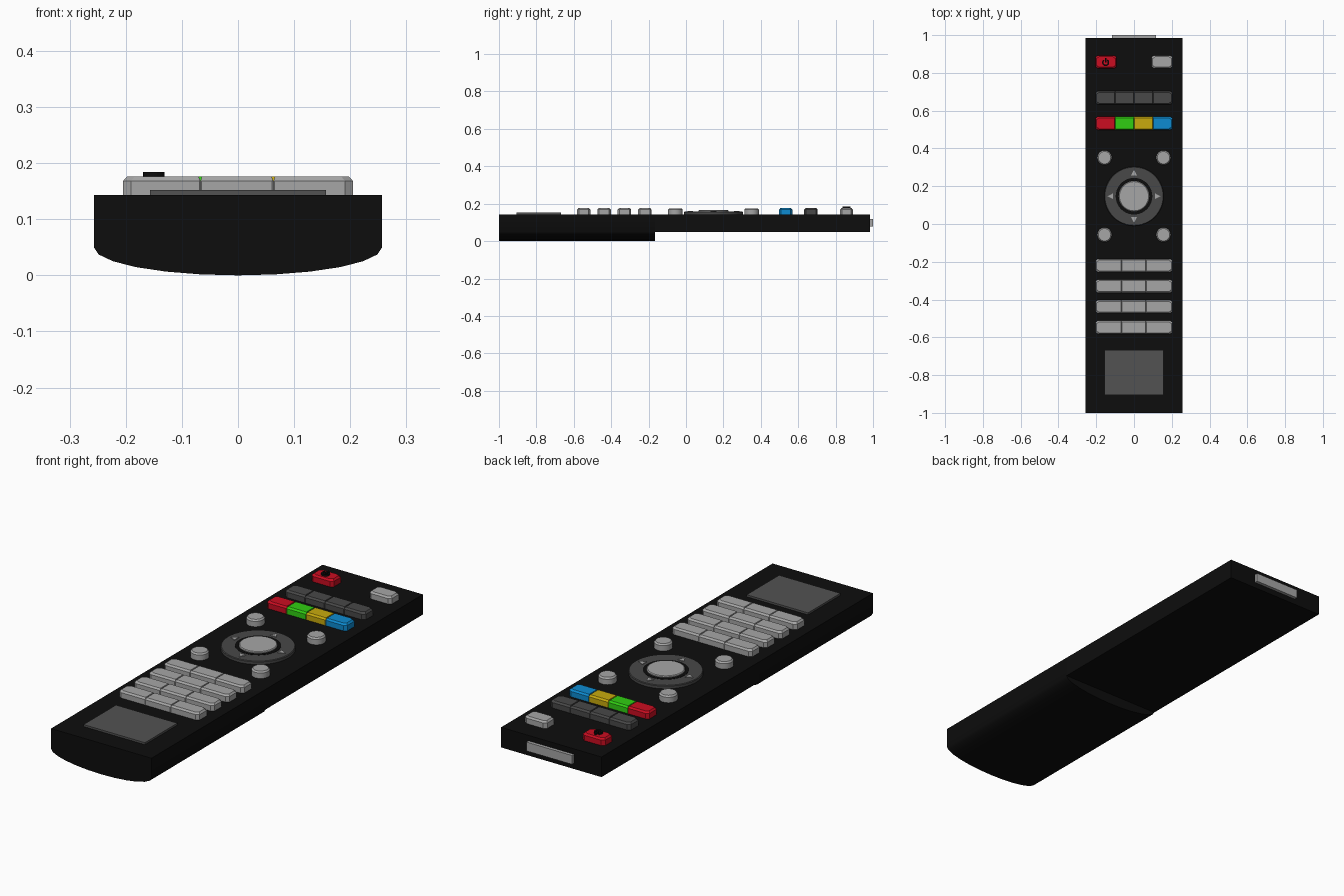
import bpy, bmesh, math
from math import cos, sin, pi, radians

if "Cube" in bpy.data.objects:
    bpy.data.objects.remove(bpy.data.objects["Cube"])

def material(name, r, g, b):
    m = bpy.data.materials.new(name)
    m.diffuse_color = (r, g, b, 1)
    m.use_nodes = True
    m.node_tree.nodes["Principled BSDF"].inputs["Base Color"].default_value = m.diffuse_color
    return m

BLACK = material("black", 0.004, 0.004, 0.004)
LIGHT = material("light grey", 0.38, 0.38, 0.38)
DARK = material("dark grey", 0.065, 0.065, 0.065)
PANEL = material("panel grey", 0.085, 0.085, 0.085)
RED = material("red", 0.6, 0.004, 0.015)
GREEN = material("green", 0.03, 0.62, 0.006)
YELLOW = material("yellow", 0.58, 0.4, 0.004)
BLUE = material("blue", 0.004, 0.26, 0.64)

TOP = 0.143      # deck height
KEY = 0.176      # height of the key tops

def loft(name, loops, mat, smooth=False):
    """Closed solid through equally sized loops of points."""
    bm = bmesh.new()
    rings = [[bm.verts.new(p) for p in loop] for loop in loops]
    n = len(rings[0])
    for a, b in zip(rings, rings[1:]):
        for i in range(n):
            j = (i + 1) % n
            bm.faces.new((a[i], a[j], b[j], b[i]))
    bm.faces.new(rings[0][::-1])
    bm.faces.new(rings[-1])
    bmesh.ops.recalc_face_normals(bm, faces=bm.faces)
    me = bpy.data.meshes.new(name)
    bm.to_mesh(me)
    bm.free()
    me.materials.append(mat)
    ob = bpy.data.objects.new(name, me)
    bpy.context.collection.objects.link(ob)
    if smooth:
        bpy.context.view_layer.objects.active = ob
        ob.select_set(True)
        bpy.ops.object.shade_smooth_by_angle(angle=radians(35))
        ob.select_set(False)
    return ob

def prism(name, pts, z0, z1, mat):
    return loft(name, [[(x, y, z) for x, y in pts] for z in (z0, z1)], mat)

def rect(x0, x1, y0, y1):
    return [(x0, y0), (x1, y0), (x1, y1), (x0, y1)]

def key(name, x0, x1, y0, y1, mat, left=True, right=True):
    """Key with bevelled top; free ends also get chamfered corners."""
    def outline(d):
        l, r = (d if left else d * 0.4), (d if right else d * 0.4)
        cl, cr = (0.014 if left else 0.002), (0.014 if right else 0.002)
        a, b, c, e = x0 + l, x1 - r, y0 + d, y1 - d
        return [(a + cl, c), (b - cr, c), (b, c + cr * 0.7), (b, e - cr * 0.7),
                (b - cr, e), (a + cl, e), (a, e - cl * 0.7), (a, c + cl * 0.7)]
    levels = [(0, TOP - 0.01), (0, KEY - 0.008), (0.007, KEY)]
    return loft(name, [[(x, y, z) for x, y in outline(d)] for d, z in levels], mat)

def key_row(name, xs, y, mats, half=0.036):
    n = len(xs) - 1
    for i in range(n):
        key(f"{name}_{i + 1}", xs[i], xs[i + 1], y - half, y + half,
            mats[i % len(mats)], i == 0, i == n - 1)

def disc(name, x, y, levels, mat, n=32):
    return loft(name, [[(x + r * cos(2 * pi * i / n), y + r * sin(2 * pi * i / n), z)
                        for i in range(n)] for r, z in levels], mat, True)

# Body: thin slab at the back, rounded battery belly at the front
W, SIDE = 0.257, 0.05
belly = [(-W, TOP), (W, TOP)] + [
    (W * cos(a), SIDE - SIDE * sin(a)) for a in (pi * i / 12 for i in range(13))]
loft("battery_body", [[(x, y, z) for x, z in belly] for y in (-1, -0.165)], BLACK, True)
prism("slim_body", rect(-W, W, -0.165, 0.985), SIDE, TOP, BLACK)

# Infrared window on the back end, panel near the front
prism("sensor_window", rect(-0.117, 0.117, 0.975, 1.0), 0.077, 0.118, LIGHT)
prism("front_panel", rect(-0.157, 0.157, -0.905, -0.668), TOP - 0.005, 0.152, PANEL)

# Top keys
key("power_key", -0.205, -0.092, 0.823, 0.893, RED)
key("source_key", 0.092, 0.205, 0.823, 0.893, LIGHT)

# Power symbol: open ring and bar
arc = [radians(125 + 290 * i / 16) for i in range(17)]
px, py = -0.15, 0.855
symbol = [(px + 0.019 * cos(a), py + 0.019 * sin(a)) for a in arc]
symbol += [(px + 0.011 * cos(a), py + 0.011 * sin(a)) for a in reversed(arc)]
prism("power_symbol_ring", symbol, KEY - 0.005, 0.184, BLACK)
prism("power_symbol_bar", rect(px - 0.004, px + 0.004, py, py + 0.024),
      KEY - 0.005, 0.184, BLACK)

# Key rows
four = [-0.205, -0.1, 0.0, 0.1, 0.205]
key_row("playback_key", four, 0.668, [DARK])
key_row("colour_key", four, 0.533, [RED, GREEN, YELLOW, BLUE])
for r in range(4):
    key_row(f"number_key_row{r + 1}", [-0.205, -0.067, 0.063, 0.205],
            -0.22 - 0.109 * r, [LIGHT])

# Round keys around the navigation ring
CY = 0.147
for sx in (-1, 1):
    for sy in (-1, 1):
        disc("round_key", sx * 0.156, CY + sy * 0.204,
             [(0.039, TOP - 0.01), (0.039, KEY - 0.008), (0.033, KEY - 0.001)], LIGHT)

# Navigation pad: grey ring, black groove, centre key
disc("navigation_ring", 0, CY, [(0.157, TOP - 0.01), (0.157, 0.155), (0.154, 0.158)], DARK, 48)
disc("ring_groove", 0, CY, [(0.097, 0.15), (0.097, 0.159)], BLACK, 48)
disc("centre_key", 0, CY, [(0.081, 0.15), (0.081, 0.163), (0.077, 0.166)], LIGHT, 48)
for k in range(4):
    c, s = round(cos(k * pi / 2)), round(sin(k * pi / 2))
    tri = [(0.14, 0), (0.11, 0.016), (0.11, -0.016)]
    prism("arrow_mark", [(u * c - v * s, CY + u * s + v * c) for u, v in tri],
          0.156, 0.161, LIGHT)
